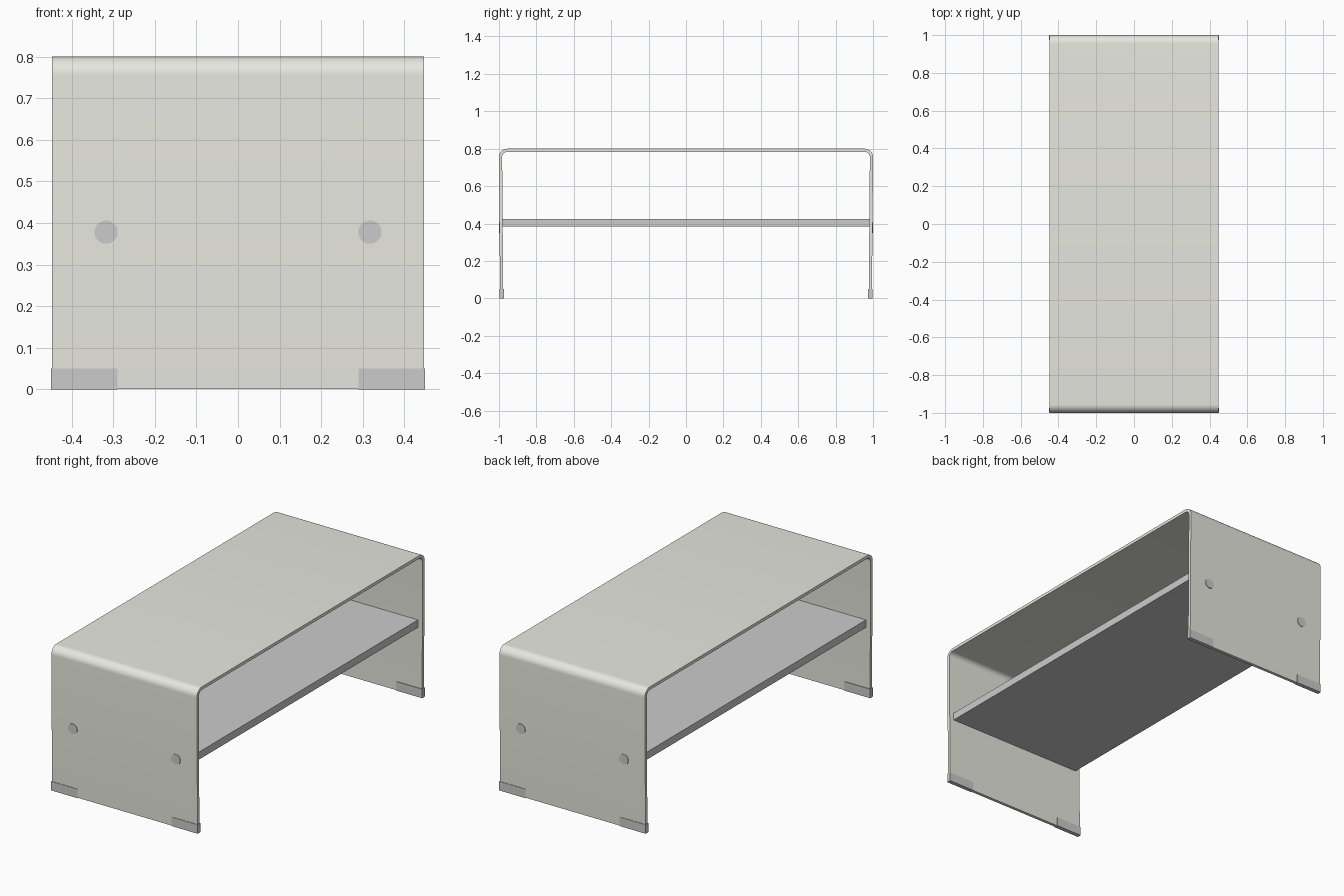
import bpy, bmesh, math

if "Cube" in bpy.data.objects:
    bpy.data.objects.remove(bpy.data.objects["Cube"])

HALF_W = 0.447      # half width of the bent sheet (x)
THICK = 0.017       # sheet thickness
TOP, BOTTOM = 0.8, 0.001


def box(name, lo, hi):
    bpy.ops.mesh.primitive_cube_add(size=1, location=[(a + b) / 2 for a, b in zip(lo, hi)])
    ob = bpy.context.object
    ob.name = name
    ob.scale = [b - a for a, b in zip(lo, hi)]
    bpy.ops.object.transform_apply(location=False, rotation=False, scale=True)
    return ob


def side_profile(inset, radius, steps=10):
    """One sheet surface in (y, z): slightly tapered leg, rounded corner, flat top."""
    side, top = 1.0 - inset, TOP - inset
    pts = [(side - 0.006, BOTTOM)]
    for i in range(steps + 1):
        a = math.radians(90 * i / steps)
        pts.append((side - radius + radius * math.cos(a), top - radius + radius * math.sin(a)))
    return pts + [(-y, z) for y, z in reversed(pts)]


# Bent sheet: top and both side panels in one piece
outer = side_profile(0, 0.045)
inner = side_profile(THICK, 0.045 - THICK)
bm = bmesh.new()
rows = [[bm.verts.new((-HALF_W, y, z)) for y, z in line] for line in (outer, inner)]
strip = [bm.faces.new((rows[0][i], rows[0][i + 1], rows[1][i + 1], rows[1][i]))
         for i in range(len(outer) - 1)]
ext = bmesh.ops.extrude_face_region(bm, geom=strip, use_keep_orig=True)
bmesh.ops.translate(bm, vec=(2 * HALF_W, 0, 0),
                    verts=[v for v in ext["geom"] if isinstance(v, bmesh.types.BMVert)])
bmesh.ops.recalc_face_normals(bm, faces=bm.faces[:])
mesh = bpy.data.meshes.new("bent_sheet")
bm.to_mesh(mesh)
bm.free()
sheet = bpy.data.objects.new("bent_sheet", mesh)
bpy.context.collection.objects.link(sheet)
lacquer = bpy.data.materials.new("light_lacquer")
lacquer.diffuse_color = (0.8, 0.8, 0.74, 1)
lacquer.use_nodes = True
lacquer.node_tree.nodes["Principled BSDF"].inputs["Base Color"].default_value = lacquer.diffuse_color
mesh.materials.append(lacquer)
bpy.ops.object.select_all(action='DESELECT')
sheet.select_set(True)
bpy.context.view_layer.objects.active = sheet
bpy.ops.object.shade_smooth_by_angle(angle=math.radians(30))

# Shelf between the side panels
box("shelf", (-0.42, -0.982, 0.383), (0.42, 0.982, 0.425))

# Foot caps and bolt heads at the four corners
for ys, end in ((-1, "front"), (1, "back")):
    for xs, hand in ((-1, "left"), (1, "right")):
        x0, x1 = sorted((xs * 0.29, xs * 0.45))
        y0, y1 = sorted((ys * 0.974, ys * 0.997))
        box(f"{end}_{hand}_foot", (x0, y0, 0), (x1, y1, 0.05))
        bpy.ops.mesh.primitive_cylinder_add(
            vertices=32, radius=0.028, depth=0.016,
            location=(xs * 0.317, ys * 0.992, 0.378), rotation=(math.pi / 2, 0, 0))
        bpy.context.object.name = f"{end}_{hand}_bolt"
        bpy.ops.object.shade_smooth_by_angle(angle=math.radians(30))
